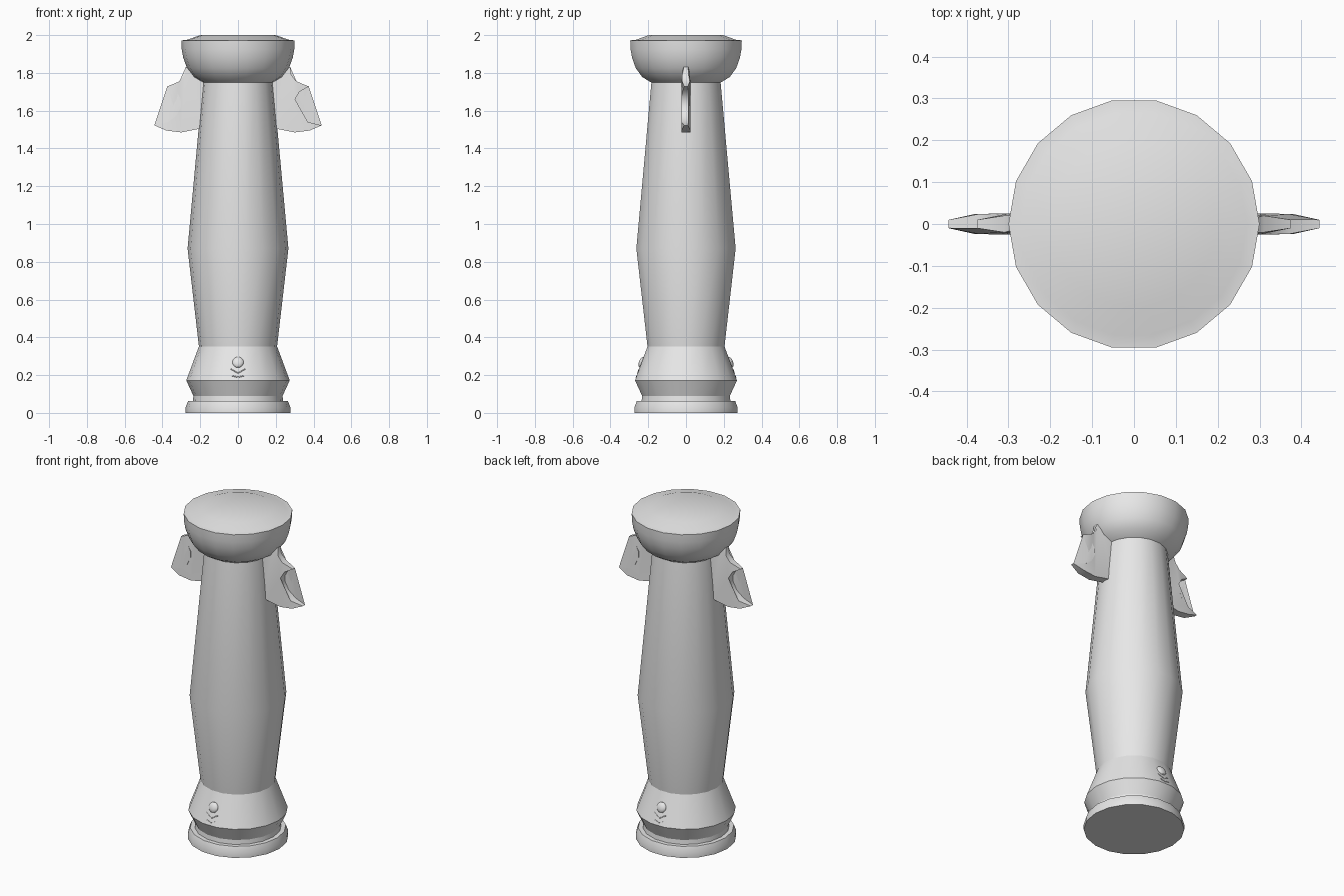
import bpy, bmesh, math
from mathutils import Vector

cube = bpy.data.objects.get("Cube")
if cube:
    bpy.data.objects.remove(cube, do_unlink=True)

SIDES = 18
metal = bpy.data.materials.new("light grey")
metal.use_nodes = True
GREY = (0.8, 0.8, 0.8, 1)
metal.diffuse_color = GREY
metal.node_tree.nodes["Principled BSDF"].inputs["Base Color"].default_value = GREY


def finish(name, bm, angle=30):
    bmesh.ops.recalc_face_normals(bm, faces=bm.faces)
    mesh = bpy.data.meshes.new(name)
    bm.to_mesh(mesh)
    bm.free()
    mesh.materials.append(metal)
    obj = bpy.data.objects.new(name, mesh)
    bpy.context.collection.objects.link(obj)
    bpy.ops.object.select_all(action='DESELECT')
    obj.select_set(True)
    bpy.context.view_layer.objects.active = obj
    bpy.ops.object.shade_smooth_by_angle(angle=math.radians(angle))
    return obj


def lathe(name, profile):
    """Turn (radius, height) points around z and cap both ends."""
    bm = bmesh.new()
    rings = []
    for r, z in profile:
        turn = [2 * math.pi * i / SIDES for i in range(SIDES)]
        rings.append([bm.verts.new((r * math.cos(a), r * math.sin(a), z)) for a in turn])
    for low, high in zip(rings, rings[1:]):
        for i in range(SIDES):
            j = (i + 1) % SIDES
            bm.faces.new((low[i], low[j], high[j], high[i]))
    bm.faces.new(rings[0])
    bm.faces.new(rings[-1])
    return finish(name, bm)


# Turned parts
lathe("foot_ring", [(0.277, 0), (0.277, 0.03), (0.264, 0.064), (0.235, 0.064)])
lathe("base_collar", [(0.24, 0.05), (0.236, 0.09), (0.274, 0.172), (0.207, 0.352)])
lathe("grip", [(0.207, 0.352), (0.267, 0.87), (0.185, 1.76)])
lathe("pommel", [(0.185, 1.748), (0.235, 1.778), (0.27, 1.825), (0.29, 1.88),
                 (0.298, 1.925), (0.3, 1.972), (0.27, 1.975), (0.2, 2)])

# Side fins: outline points (x, z, half thickness), thin at the tips
FIN = [(0.18, 1.80, .025), (0.25, 1.82, .018), (0.276, 1.832, .011), (0.282, 1.79, .02),
       (0.31, 1.755, .02), (0.375, 1.728, .01), (0.325, 1.70, .02), (0.302, 1.66, .025),
       (0.302, 1.62, .025), (0.325, 1.575, .025), (0.37, 1.54, .024), (0.443, 1.522, .01),
       (0.38, 1.495, .024), (0.30, 1.485, .025), (0.21, 1.503, .025), (0.18, 1.51, .025)]


def fin(name, side):
    bm = bmesh.new()
    front = [bm.verts.new((side * x, -t, z)) for x, z, t in FIN]
    back = [bm.verts.new((side * x, t, z)) for x, z, t in FIN]
    caps = [bm.faces.new(front), bm.faces.new(back)]
    for i in range(len(FIN)):
        j = (i + 1) % len(FIN)
        bm.faces.new((front[i], front[j], back[j], back[i]))
    bmesh.ops.triangulate(bm, faces=caps)
    return finish(name, bm, 35)


fin("left_fin", 1)
fin("right_fin", -1)


def on_collar(x, z, side):
    """Point on the flat facet of the sloping base collar."""
    r = 0.274 + (z - 0.172) / 0.18 * (0.207 - 0.274)
    return Vector((side * x, side * r * math.cos(math.pi / SIDES), z))


def mark(name, points, side):
    """Thin raised line that follows the collar."""
    curve = bpy.data.curves.new(name, 'CURVE')
    curve.dimensions = '3D'
    curve.bevel_depth = 0.003
    curve.bevel_resolution = 0
    curve.use_fill_caps = True
    line = curve.splines.new('POLY')
    line.points.add(len(points) - 1)
    for p, (x, z) in zip(line.points, points):
        p.co = (*on_collar(x, z, side), 1)
    curve.materials.append(metal)
    obj = bpy.data.objects.new(name, curve)
    bpy.context.collection.objects.link(obj)


# Button and engraved marks, front and back
for label, side in (("front", -1), ("back", 1)):
    bm = bmesh.new()
    bmesh.ops.create_uvsphere(bm, u_segments=16, v_segments=8, radius=0.03)
    bmesh.ops.scale(bm, vec=(1, 0.5, 1), verts=bm.verts)
    button = finish(label + "_button", bm)
    button.location = on_collar(0, 0.268, side)
    button.rotation_euler.x = side * math.radians(20)
    mark(label + "_chevron", [(-0.038, 0.232), (0, 0.21), (0.038, 0.232)], side)
    mark(label + "_lower_mark", [(-0.03, 0.196), (0, 0.188), (0.03, 0.196)], side)
